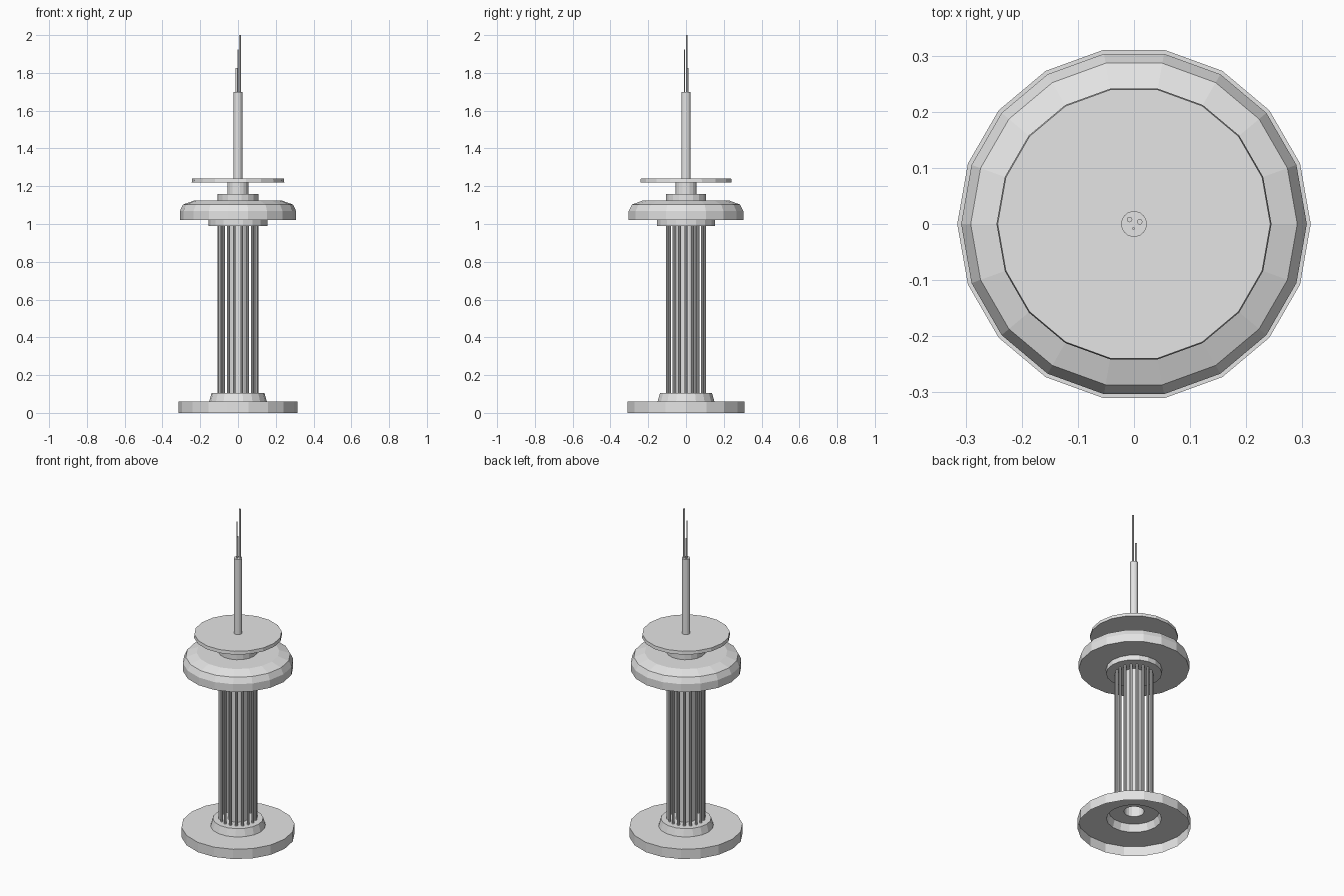
import bpy, math

if "Cube" in bpy.data.objects:
    bpy.data.objects.remove(bpy.data.objects["Cube"])

SIDES = 18

concrete = bpy.data.materials.new("light_grey")
concrete.use_nodes = True
GREY = (0.78, 0.78, 0.78, 1)
concrete.diffuse_color = GREY
concrete.node_tree.nodes["Principled BSDF"].inputs["Base Color"].default_value = GREY


def lathe(name, profile, sides=SIDES, at=(0, 0), cap_bottom=True, cap_top=True):
    """Revolve (radius, height) points, listed from bottom to top, about a vertical axis."""
    verts = [(at[0] + r * math.cos(math.tau * i / sides),
              at[1] + r * math.sin(math.tau * i / sides), z)
             for r, z in profile for i in range(sides)]
    faces = []
    for ring in range(len(profile) - 1):
        a, b = ring * sides, (ring + 1) * sides
        for i in range(sides):
            j = (i + 1) % sides
            faces.append((a + i, a + j, b + j, b + i))
    if cap_bottom:
        faces.append(tuple(reversed(range(sides))))
    if cap_top:
        faces.append(tuple(range(len(verts) - sides, len(verts))))
    mesh = bpy.data.meshes.new(name)
    mesh.from_pydata(verts, [], faces)
    mesh.materials.append(concrete)
    obj = bpy.data.objects.new(name, mesh)
    bpy.context.collection.objects.link(obj)
    return obj


# Hollow base: wide disc stepping up to a tapered plinth, open underneath
CORE = 0.056
lathe("base", [(0.315, 0), (0.315, 0.06), (0.153, 0.06), (0.14, 0.105), (CORE, 0.105)],
      cap_bottom=False, cap_top=False)

# Central shaft, open at its foot
lathe("core_shaft", [(CORE, 0.105), (CORE, 0.99)], cap_bottom=False, cap_top=False)

# Ring of slim columns around the shaft
for k in range(SIDES):
    angle = math.tau * k / SIDES
    foot = (0.1 * math.cos(angle), 0.1 * math.sin(angle))
    lathe(f"column_{k + 1}", [(0.008, 0.105), (0.008, 0.99)], 8, foot)

# Observation pod with collar, rounded shoulder and upper drum
lathe("pod_collar", [(0.155, 0.99), (0.155, 1.02)], cap_top=False)
lathe("pod", [(0.155, 1.02), (0.308, 1.02), (0.308, 1.068), (0.291, 1.103),
              (0.23, 1.125), (0.108, 1.125)], cap_bottom=False, cap_top=False)
lathe("upper_drum", [(0.108, 1.125), (0.108, 1.16)], cap_bottom=False)
lathe("roof_neck", [(0.056, 1.16), (0.056, 1.22)], cap_bottom=False, cap_top=False)
lathe("roof_disc", [(0.245, 1.22), (0.243, 1.24)])

# Mast and three needles of different heights
lathe("mast", [(0.023, 1.24), (0.023, 1.7)], cap_bottom=False)
needles = {"tall": (0.01, 0.004, 0.005, 2.0),
           "middle": (-0.001, -0.008, 0.0025, 1.925),
           "short": (-0.008, 0.008, 0.005, 1.825)}
for size, (x, y, r, top) in needles.items():
    lathe(f"{size}_needle", [(r, 1.7), (r, top)], 12, (x, y))
